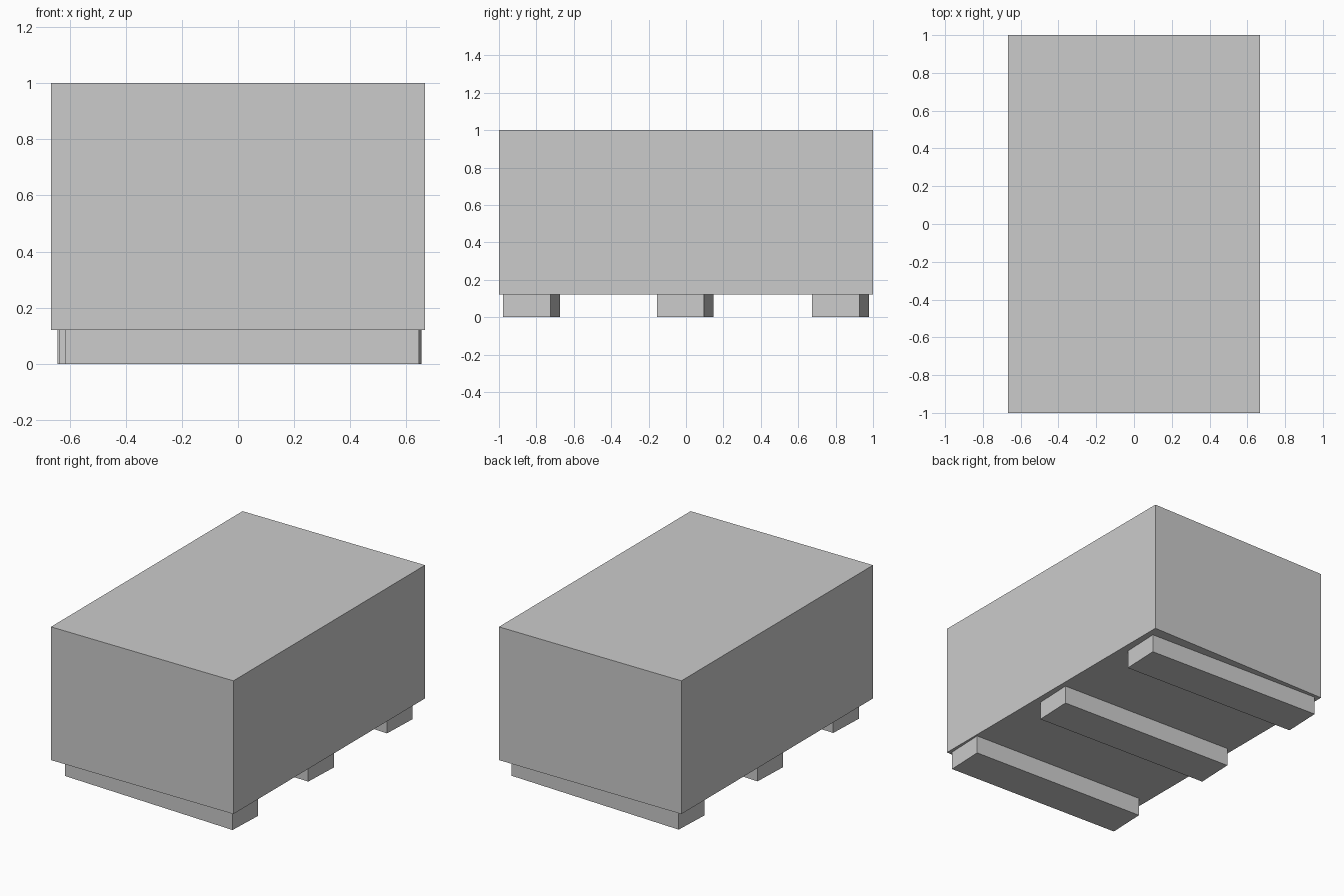
import bpy
from math import radians

cube = bpy.data.objects.get("Cube")
if cube:
    bpy.data.objects.remove(cube, do_unlink=True)

GREY = (0.6, 0.6, 0.6, 1)
grey = bpy.data.materials.new("plain_grey")
grey.use_nodes = True
grey.diffuse_color = GREY
grey.node_tree.nodes["Principled BSDF"].inputs["Base Color"].default_value = GREY

CRATE_BOTTOM = 0.12


def box(name, size, centre, turn=0):
    """Add a sharp-edged box, turned about the vertical axis."""
    bpy.ops.mesh.primitive_cube_add(size=1, location=centre, rotation=(0, 0, turn))
    part = bpy.context.object
    part.name = name
    part.scale = size
    bpy.ops.object.transform_apply(location=False, rotation=False, scale=True)
    part.data.materials.append(grey)
    return part


# Crate body
box("crate", (1.333, 2, 1 - CRATE_BOTTOM), (0, 0, (1 + CRATE_BOTTOM) / 2))

# Three slightly skewed skids under the crate
for name, x, y in (("front_skid", 0.02, -0.825),
                   ("middle_skid", -0.002, -0.004),
                   ("back_skid", -0.008, 0.827)):
    box(name, (1.26, 0.253, CRATE_BOTTOM), (x, y, CRATE_BOTTOM / 2), radians(-2.35))
